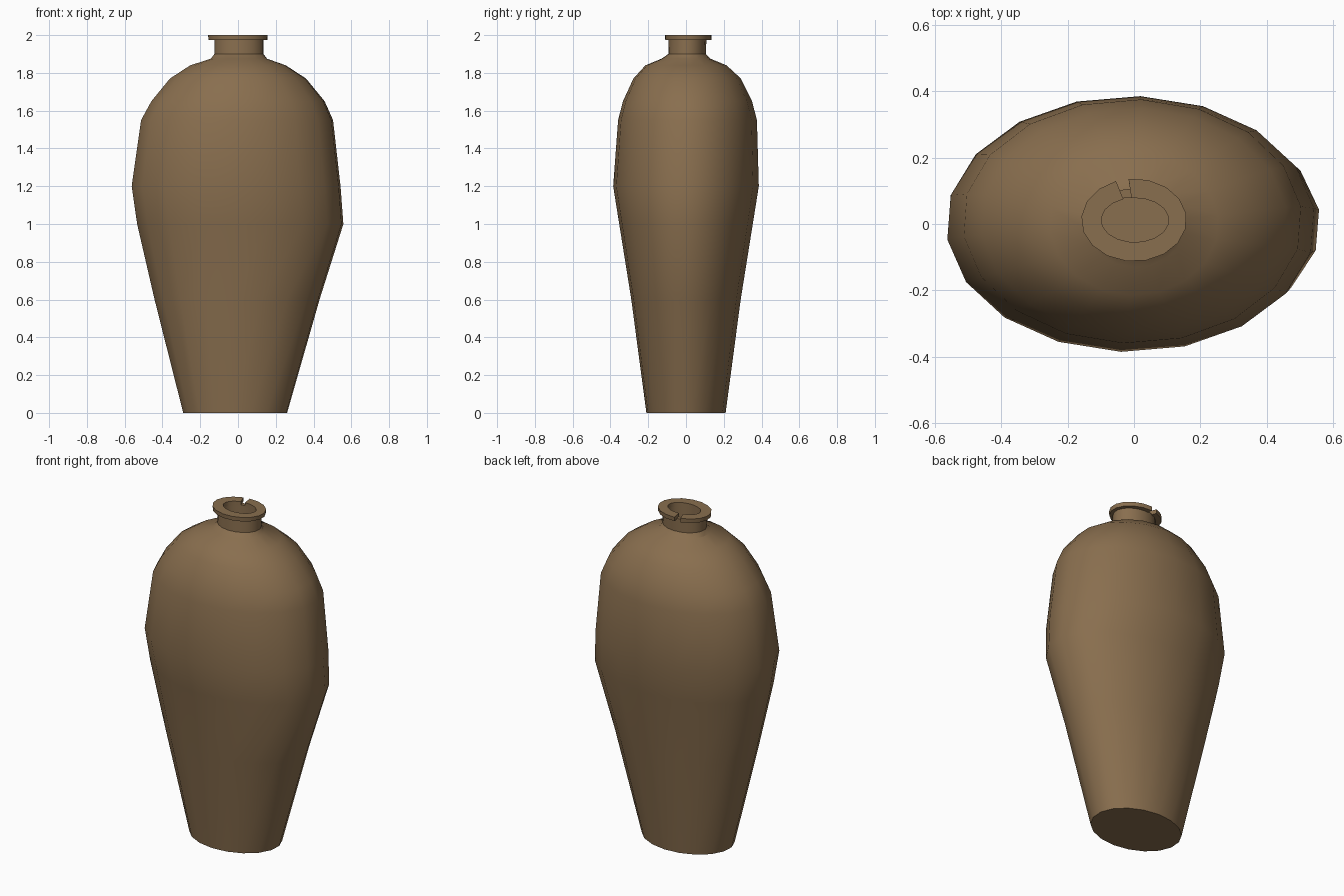
import bpy, bmesh, math

if "Cube" in bpy.data.objects:
    bpy.data.objects.remove(bpy.data.objects["Cube"])

clay = bpy.data.materials.new("brown_clay")
clay.diffuse_color = (0.25, 0.157, 0.077, 1)
clay.use_nodes = True
clay.node_tree.nodes["Principled BSDF"].inputs["Base Color"].default_value = clay.diffuse_color


def loft(name, rings, angles, closed=True, loop_rings=False, angle=35):
    """Skin elliptical rings (z, cx, cy, rx, ry) sampled at the given angles."""
    bm = bmesh.new()
    rows = [[bm.verts.new((cx + rx * math.cos(a), cy + ry * math.sin(a), z))
             for a in angles] for z, cx, cy, rx, ry in rings]
    n = len(angles)
    pairs = list(zip(rows, rows[1:]))
    if loop_rings:
        pairs.append((rows[-1], rows[0]))
    for low, high in pairs:
        for i in range(n if closed else n - 1):
            j = (i + 1) % n
            bm.faces.new((low[i], low[j], high[j], high[i]))
    if closed:                       # flat discs at both ends
        bm.faces.new(rows[0])
        bm.faces.new(rows[-1])
    else:                            # end walls of an open arc
        bm.faces.new([r[0] for r in rows])
        bm.faces.new([r[-1] for r in rows])
    bmesh.ops.recalc_face_normals(bm, faces=bm.faces)
    mesh = bpy.data.meshes.new(name)
    bm.to_mesh(mesh)
    bm.free()
    mesh.materials.append(clay)
    ob = bpy.data.objects.new(name, mesh)
    bpy.context.collection.objects.link(ob)
    bpy.ops.object.select_all(action='DESELECT')
    ob.select_set(True)
    bpy.context.view_layer.objects.active = ob
    bpy.ops.object.shade_smooth_by_angle(angle=math.radians(angle))
    return ob


# Body: slightly uneven oval jar, with the neck and its recessed mouth
SIDES = 18
around = [math.radians(7) + 2 * math.pi * i / SIDES for i in range(SIDES)]
loft("jar_body", [
    (0.00, -0.015, 0.0, 0.277, 0.21),
    (0.60, -0.005, 0.0, 0.44, 0.29),
    (1.00, 0.012, 0.0, 0.55, 0.354),
    (1.20, -0.010, 0.0, 0.557, 0.386),
    (1.55, -0.005, 0.008, 0.512, 0.368),
    (1.65, 0.0, 0.008, 0.462, 0.342),
    (1.77, 0.0, 0.006, 0.363, 0.285),
    (1.84, 0.0, 0.0, 0.255, 0.215),
    (1.875, 0.005, 0.0, 0.15, 0.13),
    (1.90, 0.005, 0.006, 0.131, 0.1),
    (1.98, 0.005, 0.008, 0.13, 0.1),
    (1.98, 0.003, 0.012, 0.106, 0.07),
    (1.89, 0.003, 0.012, 0.106, 0.07),
], around)

# Lip: flat ring with a small chipped gap at the back
start, sweep = math.radians(110), math.radians(346)
arc = [start + sweep * i / 16 for i in range(17)]
loft("jar_lip", [
    (1.975, 0.0, 0.012, 0.157, 0.123),
    (2.000, 0.0, 0.012, 0.159, 0.125),
    (2.000, 0.003, 0.012, 0.102, 0.067),
    (1.975, 0.003, 0.012, 0.102, 0.067),
], arc, closed=False, loop_rings=True)
